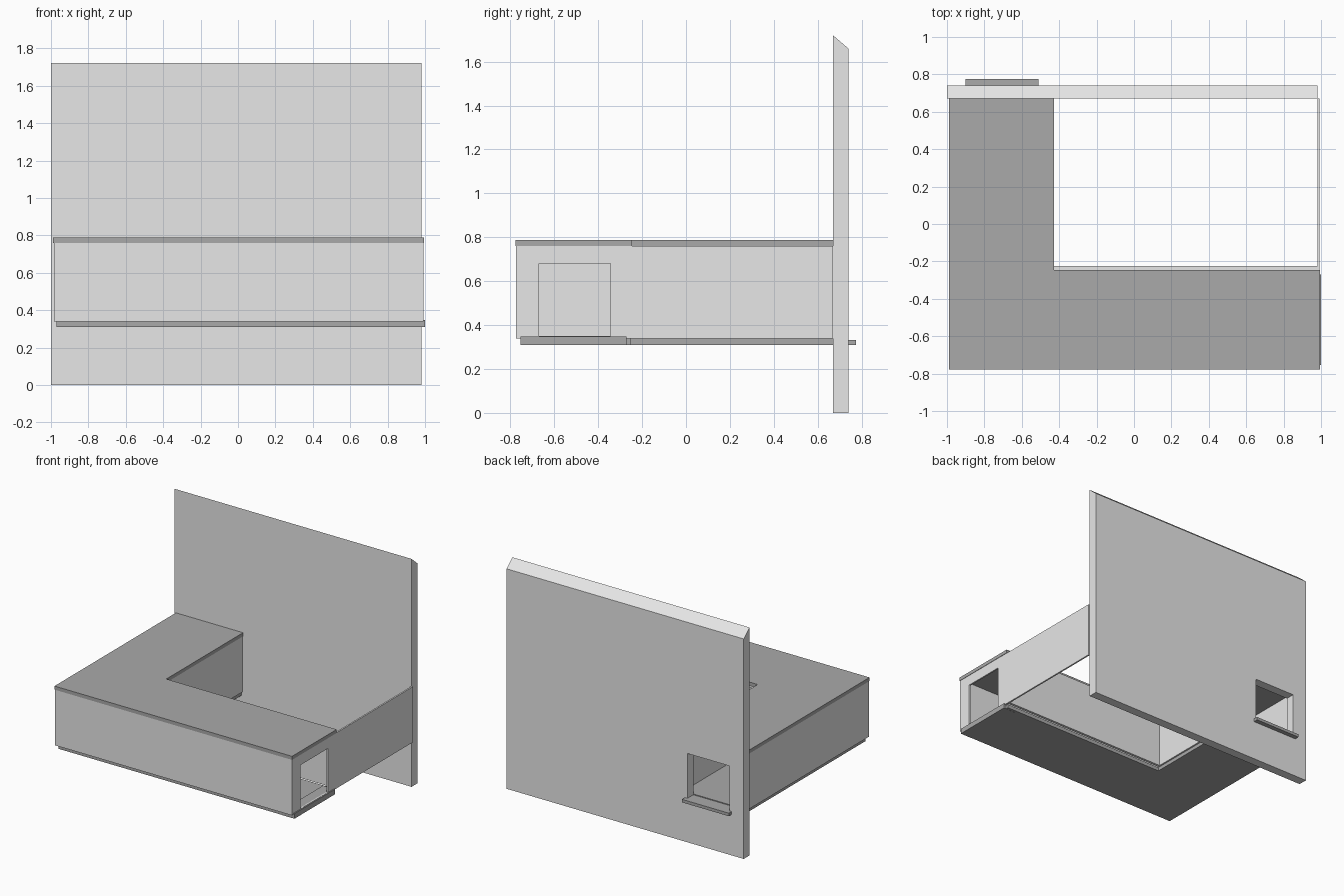
import bpy
import bmesh
from mathutils import Vector

cube = bpy.data.objects.get("Cube")
if cube:
    bpy.data.objects.remove(cube, do_unlink=True)


def material(name, value):
    mat = bpy.data.materials.new(name)
    mat.use_nodes = True
    colour = (value, value, value, 1)
    mat.diffuse_color = colour
    mat.node_tree.nodes["Principled BSDF"].inputs["Base Color"].default_value = colour
    return mat


LIGHT = material("light grey", 0.8)
DARK = material("mid grey", 0.4)


def finish(name, bm, mat):
    bmesh.ops.recalc_face_normals(bm, faces=bm.faces)
    mesh = bpy.data.meshes.new(name)
    bm.to_mesh(mesh)
    bm.free()
    mesh.materials.append(mat)
    obj = bpy.data.objects.new(name, mesh)
    bpy.context.collection.objects.link(obj)
    return obj


def thicken(bm, offset):
    """Extrude all the flat faces of a profile into a solid."""
    result = bmesh.ops.extrude_face_region(bm, geom=bm.faces[:], use_keep_orig=True)
    moved = [g for g in result["geom"] if isinstance(g, bmesh.types.BMVert)]
    bmesh.ops.translate(bm, verts=moved, vec=Vector(offset))
    return moved


def slab(name, outline, low, high, mat):
    bm = bmesh.new()
    bm.faces.new([bm.verts.new((x, y, low)) for x, y in outline])
    thicken(bm, (0, 0, high - low))
    return finish(name, bm, mat)


def box(name, x0, x1, y0, y1, z0, z1, mat):
    return slab(name, [(x0, y0), (x1, y0), (x1, y1), (x0, y1)], z0, z1, mat)


def framed_panel(outer, hole, place):
    """Flat panel with a rectangular opening; rectangles are u0, u1, z0, z1."""
    bm = bmesh.new()
    rings = []
    for u0, u1, z0, z1 in (outer, hole):
        corners = [(u0, z0), (u1, z0), (u1, z1), (u0, z1)]
        rings.append([bm.verts.new(place(u, z)) for u, z in corners])
    out, inn = rings
    for i in range(4):
        j = (i + 1) % 4
        bm.faces.new([out[i], out[j], inn[j], inn[i]])
    return bm


def l_shape(left, right, front, inner_x, inner_y, back):
    return [(left, front), (right, front), (right, inner_y),
            (inner_x, inner_y), (inner_x, back), (left, back)]


# Tall back wall with a doorway and a top edge sloping down to the rear
WALL_Y, WALL_TOP = 0.67, 1.72
bm = framed_panel((-1, 0.98, 0, WALL_TOP), (-0.88, -0.53, 0.31, 0.67),
                  lambda u, z: (u, WALL_Y, z))
for v in thicken(bm, (0, 0.07, 0)):
    if v.co.z > WALL_TOP - 0.01:
        v.co.z -= 0.06
finish("back_wall", bm, LIGHT)

# Side wall with the end opening, running on past the corridor to the back wall
bm = framed_panel((-0.775, WALL_Y, 0.34, 0.76), (-0.67, -0.345, 0.35, 0.68),
                  lambda u, z: (0.98, u, z))
thicken(bm, (0.012, 0, 0))
finish("side_wall", bm, LIGHT)

# Corridor walls
T = 0.02
LOW, HIGH = 0.34, 0.76
box("front_wall", -0.985, 0.98, -0.775, -0.775 + T, LOW, HIGH, LIGHT)
box("outer_leg_wall", -0.985, -0.985 + T, -0.775 + T, WALL_Y, LOW, HIGH, LIGHT)
box("inner_front_wall", -0.43, 0.98, -0.245, -0.245 + T, LOW, HIGH, LIGHT)
box("inner_leg_wall", -0.43 - T, -0.43, -0.245, WALL_Y, LOW, HIGH, LIGHT)

# Roof and floor of the L-shaped corridor
slab("roof", l_shape(-0.988, 0.995, -0.777, -0.427, -0.245, WALL_Y), HIGH, 0.787, DARK)
slab("floor", l_shape(-0.97, 0.98, -0.755, -0.44, -0.25, WALL_Y), 0.31, 0.338, DARK)

# Sills poking out through the two openings
box("side_sill", 0.9, 1.0, -0.755, -0.27, 0.309, 0.348, DARK)
box("back_sill", -0.9, -0.51, WALL_Y, 0.775, 0.309, 0.332, DARK)
